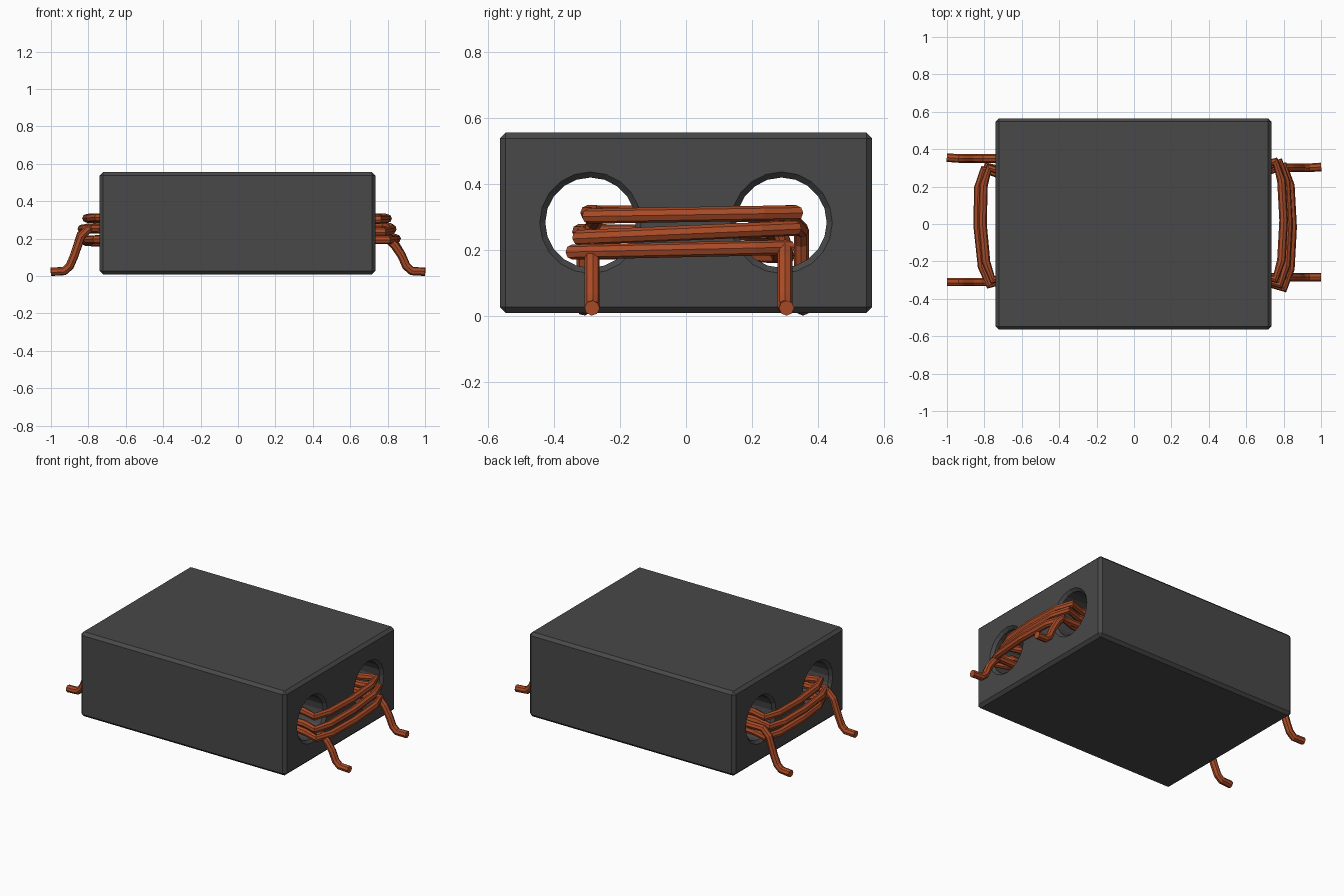
import bpy, bmesh, math

cube = bpy.data.objects.get("Cube")
if cube:
    bpy.data.objects.remove(cube, do_unlink=True)

WIRE_R = 0.023


def material(name, rgb):
    m = bpy.data.materials.new(name)
    m.use_nodes = True
    m.diffuse_color = (*rgb, 1)
    bsdf = m.node_tree.nodes["Principled BSDF"]
    bsdf.inputs["Base Color"].default_value = (*rgb, 1)
    bsdf.inputs["Roughness"].default_value = 0.6
    return m


ferrite = material("dark grey ferrite", (0.065, 0.065, 0.065))
copper = material("copper", (0.40, 0.07, 0.02))


def mesh_object(name, bm, mat):
    bmesh.ops.recalc_face_normals(bm, faces=bm.faces)
    me = bpy.data.meshes.new(name)
    bm.to_mesh(me)
    bm.free()
    me.materials.append(mat)
    ob = bpy.data.objects.new(name, me)
    bpy.context.collection.objects.link(ob)
    return ob


def lathe_x(name, profile, y, z, sides, mat):
    """Closed solid of revolution around a line along x."""
    bm = bmesh.new()
    rings = []
    for x, r in profile:
        angles = [2 * math.pi * i / sides for i in range(sides)]
        rings.append([bm.verts.new((x, y + r * math.cos(a), z + r * math.sin(a)))
                      for a in angles])
    for a, b in zip(rings, rings[1:]):
        for i in range(sides):
            j = (i + 1) % sides
            bm.faces.new((a[i], a[j], b[j], b[i]))
    bm.faces.new(rings[0])
    bm.faces.new(rings[-1])
    return mesh_object(name, bm, mat)


# Chamfered core block
bm = bmesh.new()
bmesh.ops.create_cube(bm, size=1)
bmesh.ops.scale(bm, vec=(1.474, 1.13, 0.547), verts=bm.verts)
bmesh.ops.translate(bm, vec=(-0.003, 0, 0.282), verts=bm.verts)
bmesh.ops.bevel(bm, geom=bm.edges[:], offset=0.018, segments=1, affect='EDGES')
core = mesh_object("core_block", bm, ferrite)

# Two through holes with countersunk rims
hole = [(-0.76, 0.174), (-0.723, 0.137), (0.717, 0.137), (0.754, 0.174)]
for y in (-0.29, 0.29):
    cutter = lathe_x("hole_cutter", hole, y, 0.282, 20, ferrite)
    cutter.hide_render = True
    mod = core.modifiers.new("hole", 'BOOLEAN')
    mod.operation = 'DIFFERENCE'
    mod.solver = 'EXACT'
    mod.object = cutter
    bpy.context.view_layer.objects.active = core
    bpy.ops.object.modifier_apply(modifier=mod.name)
    bpy.data.objects.remove(cutter, do_unlink=True)


def end_loop(side, reach, y_back, z_back, y_front, z_front, tilt=0.0):
    """Strand crossing one end of the core, from the back hole to the front hole."""
    pts = []
    for t, inset in ((-0.05, 0.14), (0, 0.045), (0.16, 0.012), (0.5, 0),
                     (0.84, 0.012), (1, 0.045), (1.05, 0.14)):
        k = min(max(t, 0), 1)
        y = y_back + (y_front - y_back) * k
        if t != k:
            y *= 0.9
        x = reach - inset - tilt * k
        pts.append((side * x, y, z_back + (z_front - z_back) * k))
    return pts


def leg(side, y, z, y_tip):
    """Lead bending down to a flat foot, listed from the tip inwards."""
    shape = ((1.0, 0.023), (0.93, 0.026), (0.90, 0.052), (0.875, 0.11),
             (0.84, z - 0.04), (0.80, z), (0.70, z))
    return [(side * x, y_tip if i == 0 else y, h) for i, (x, h) in enumerate(shape)]


def wire(name, *runs):
    cu = bpy.data.curves.new(name, 'CURVE')
    cu.dimensions = '3D'
    cu.bevel_depth = WIRE_R
    cu.bevel_resolution = 2
    cu.use_fill_caps = True
    pts = [p for run in runs for p in run]
    sp = cu.splines.new('POLY')
    sp.points.add(len(pts) - 1)
    for point, co in zip(sp.points, pts):
        point.co = (*co, 1)
    sp.use_smooth = False
    cu.materials.append(copper)
    ob = bpy.data.objects.new(name, cu)
    bpy.context.collection.objects.link(ob)


# Winding with both leads at the right-hand end in x-negative direction
wire("first_winding",
     leg(-1, 0.35, 0.26, 0.355),
     end_loop(1, 0.80, 0.335, 0.312, -0.295, 0.302),
     end_loop(-1, 0.85, 0.29, 0.25, -0.325, 0.255, 0.03)[::-1],
     end_loop(1, 0.825, 0.33, 0.265, -0.325, 0.237),
     leg(-1, -0.31, 0.25, -0.31)[::-1])

# Winding with both leads at the opposite end
wire("second_winding",
     leg(1, 0.30, 0.21, 0.305),
     end_loop(-1, 0.82, 0.30, 0.305, -0.30, 0.312, 0.02),
     end_loop(1, 0.848, 0.31, 0.207, -0.345, 0.193)[::-1],
     end_loop(-1, 0.83, 0.31, 0.182, -0.31, 0.195, 0.02),
     leg(1, -0.285, 0.20, -0.285)[::-1])
